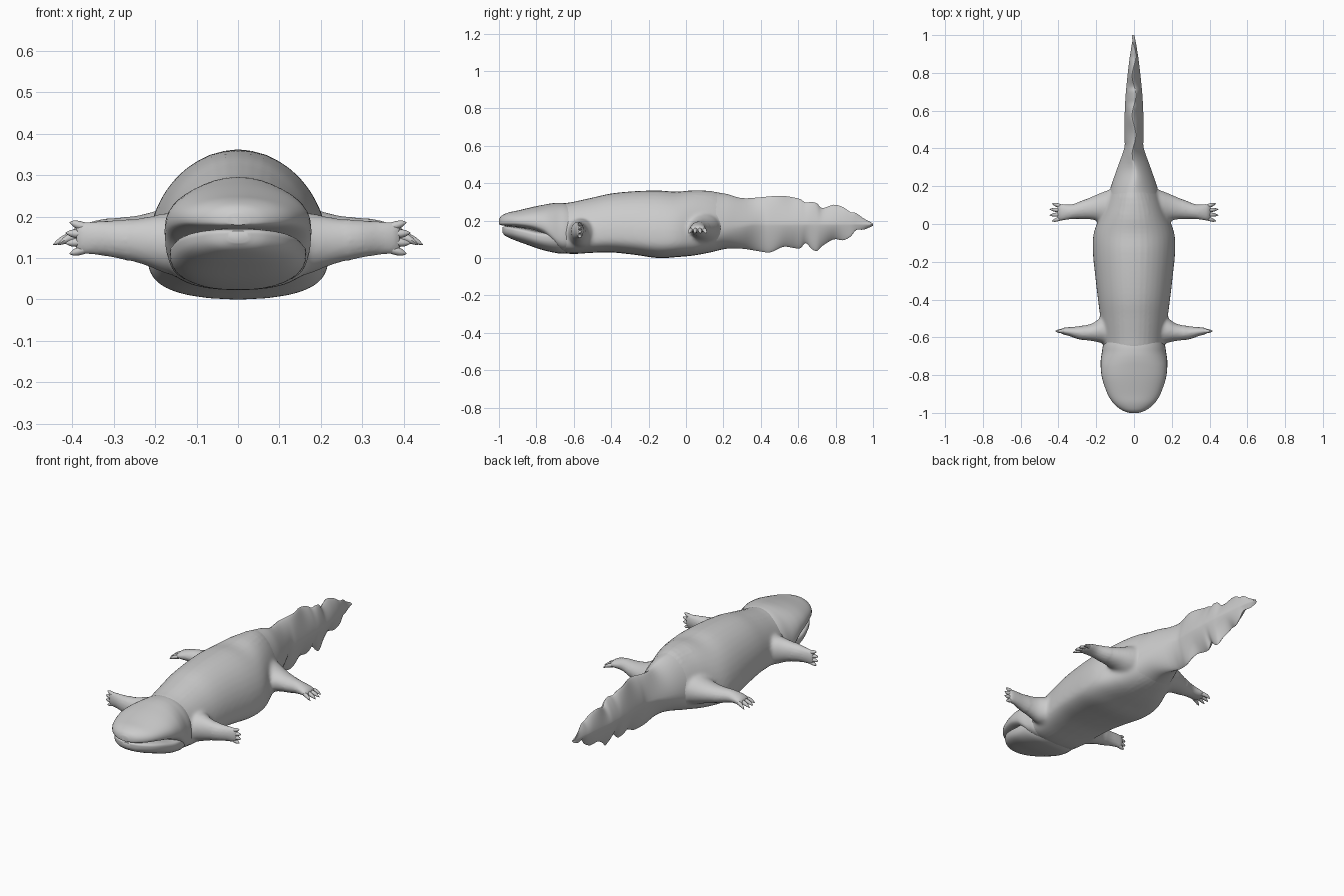
import bpy
import math

cube = bpy.data.objects.get("Cube")
if cube:
    bpy.data.objects.remove(cube, do_unlink=True)


def smooth_rows(rows, steps):
    """Catmull-Rom interpolation through a list of equal-length tuples."""
    out = []
    last = len(rows) - 1
    for i in range(last):
        a, b, c, d = rows[max(i - 1, 0)], rows[i], rows[i + 1], rows[min(i + 2, last)]
        for k in range(steps):
            t = k / steps
            out.append([0.5 * (2 * q + (r - p) * t + (2 * p - 5 * q + 4 * r - s) * t ** 2
                               + (3 * q - p - 3 * r + s) * t ** 3)
                        for p, q, r, s in zip(a, b, c, d)])
    out.append(list(rows[-1]))
    return out


def power(value, exponent):
    return math.copysign(abs(value) ** exponent, value)


def mesh_object(name, tubes):
    """Skin each tube (a list of rings) and cap both of its ends."""
    verts, faces = [], []
    for rings in tubes:
        base, n = len(verts), len(rings[0])
        for ring in rings:
            verts.extend(ring)
        for i in range(len(rings) - 1):
            for j in range(n):
                a, b = base + i * n + j, base + i * n + (j + 1) % n
                faces.append((a, b, b + n, a + n))
        faces.append(tuple(range(base + n - 1, base - 1, -1)))
        end = base + (len(rings) - 1) * n
        faces.append(tuple(range(end, end + n)))
    mesh = bpy.data.meshes.new(name)
    mesh.from_pydata(verts, [], faces)
    obj = bpy.data.objects.new(name, mesh)
    bpy.context.collection.objects.link(obj)
    bpy.ops.object.select_all(action="DESELECT")
    obj.select_set(True)
    bpy.context.view_layer.objects.active = obj
    bpy.ops.object.mode_set(mode="EDIT")
    bpy.ops.mesh.select_all(action="SELECT")
    bpy.ops.mesh.normals_make_consistent(inside=False)
    bpy.ops.object.mode_set(mode="OBJECT")
    bpy.ops.object.shade_smooth_by_angle(angle=math.radians(50))
    return obj


def trunk_rings(rows, middle, top_power, low_power, keel=0, steps=4, sides=40):
    """Rings along y from (y, half width, bottom, top) rows."""
    rings = []
    for y, w, low, top in smooth_rows(rows, steps):
        tail = min(max((y - 0.05) / 0.3, 0), 1)
        mid = low + middle * (top - low)
        mid += (0.18 - mid) * tail
        ring = []
        for j in range(sides):
            angle = math.tau * j / sides
            c, s = math.cos(angle), math.sin(angle)
            n = top_power if s >= 0 else low_power
            n += (1.35 - n) * tail
            across = power(c, 2 / n)
            height = top - mid if s >= 0 else (mid - low) * (1 - keel * abs(across))
            # the thin crest of the tail ripples from side to side
            sway = 0.01 * tail * math.sin(y * 30) * abs(s) ** 3
            ring.append((w * across + sway, y, mid + height * power(s, 2 / n)))
        rings.append(ring)
    return rings


def limb_rings(rows, steps=4, sides=16):
    """Rings along x from (x, y, z, y radius, z radius) rows."""
    angles = [math.tau * j / sides for j in range(sides)]
    return [[(x, y + ry * math.cos(a), z + rz * math.sin(a)) for a in angles]
            for x, y, z, ry, rz in smooth_rows(rows, steps)]


def both_sides(tubes):
    """Add a copy of every tube mirrored across x."""
    return tubes + [[[(-x, y, z) for x, y, z in ring] for ring in rings] for rings in tubes]


# Torso, low-slung with a shallow keel, tucked inside the tail root at the back
torso = [
    (-0.86, 0.09, 0.11, 0.2), (-0.76, 0.135, 0.07, 0.26), (-0.66, 0.158, 0.03, 0.29),
    (-0.6, 0.166, 0.022, 0.301), (-0.5, 0.178, 0.028, 0.323), (-0.4, 0.191, 0.03, 0.345),
    (-0.28, 0.205, 0.018, 0.357), (-0.15, 0.218, 0, 0.361), (-0.05, 0.214, 0.005, 0.355),
    (0.05, 0.177, 0.015, 0.362), (0.17, 0.13, 0.04, 0.35), (0.28, 0.075, 0.08, 0.29),
    (0.34, 0.03, 0.14, 0.24)]

# Front legs, with hands turned on edge
front = [
    (0.08, -0.56, 0.13, 0.095, 0.085), (0.17, -0.562, 0.135, 0.07, 0.075),
    (0.22, -0.573, 0.14, 0.048, 0.06), (0.29, -0.576, 0.145, 0.035, 0.046),
    (0.34, -0.57, 0.148, 0.024, 0.04), (0.375, -0.567, 0.148, 0.017, 0.038),
    (0.39, -0.567, 0.148, 0.008, 0.03)]

# Hind legs, with broad thighs and flat feet
hind = [
    (0.05, 0.07, 0.17, 0.13, 0.1), (0.13, 0.088, 0.16, 0.095, 0.083),
    (0.2, 0.087, 0.157, 0.069, 0.057), (0.27, 0.076, 0.157, 0.05, 0.042),
    (0.33, 0.065, 0.161, 0.039, 0.032), (0.385, 0.062, 0.156, 0.043, 0.021),
    (0.405, 0.062, 0.15, 0.034, 0.01)]

# Fuse torso and legs into one skin and soften the shoulders and hips
body = mesh_object("body_and_legs", [trunk_rings(torso, 0.31, 2, 3, 0.07)]
                   + both_sides([limb_rings(front), limb_rings(hind)]))
body.data.remesh_voxel_size = 0.008
bpy.ops.object.voxel_remesh()
joints = body.vertex_groups.new(name="joints")
joints.add([v.index for v in body.data.vertices if 0.08 < abs(v.co.x) < 0.26], 1, "REPLACE")
soften = body.modifiers.new("soften", "SMOOTH")
soften.iterations = 25
soften.vertex_group = joints.name
bpy.ops.object.shade_smooth()

# Tall thin tail with ragged fin edges
tail_rows = [
    (0.15, 0.137, 0.036, 0.353), (0.22, 0.115, 0.05, 0.342), (0.3, 0.087, 0.05, 0.32),
    (0.4, 0.052, 0.035, 0.325), (0.45, 0.05, 0.03, 0.33), (0.52, 0.051, 0.06, 0.332),
    (0.57, 0.05, 0.055, 0.325), (0.61, 0.048, 0.052, 0.315), (0.64, 0.047, 0.08, 0.297),
    (0.67, 0.045, 0.05, 0.3), (0.7, 0.043, 0.038, 0.292), (0.73, 0.04, 0.065, 0.267),
    (0.79, 0.034, 0.1, 0.285), (0.84, 0.028, 0.095, 0.272), (0.88, 0.023, 0.115, 0.245),
    (0.91, 0.018, 0.15, 0.24), (0.95, 0.012, 0.152, 0.212), (1, 0.002, 0.172, 0.185)]
mesh_object("tail", [trunk_rings(tail_rows, 0.31, 2, 3, 0.07)])

# Broad rounded upper head, its cheeks dropping behind the mouth corners
skull = [
    (-1, 0.025, 0.18, 0.208), (-0.985, 0.065, 0.175, 0.227), (-0.95, 0.108, 0.17, 0.243),
    (-0.9, 0.14, 0.165, 0.254), (-0.82, 0.168, 0.148, 0.273), (-0.76, 0.176, 0.12, 0.285),
    (-0.72, 0.176, 0.08, 0.292), (-0.68, 0.17, 0.042, 0.295), (-0.63, 0.16, 0.033, 0.29),
    (-0.55, 0.12, 0.06, 0.26)]
mesh_object("upper_head", [trunk_rings(skull, 0.33, 2.1, 3)])

# Lower jaw and throat, set slightly back under the lip
jaw = [
    (-0.982, 0.025, 0.137, 0.165), (-0.965, 0.07, 0.118, 0.17), (-0.92, 0.117, 0.097, 0.168),
    (-0.86, 0.146, 0.075, 0.16), (-0.78, 0.163, 0.047, 0.145), (-0.7, 0.163, 0.028, 0.15),
    (-0.65, 0.15, 0.024, 0.18), (-0.58, 0.12, 0.04, 0.17)]
mesh_object("lower_jaw", [trunk_rings(jaw, 0.7, 3, 2.6)])


def toes(base, spread_axis, reach, spread, drop):
    """Four pointed toes fanned out from the palm."""
    tubes = []
    for k in range(4):
        fan = (k - 1.5) / 1.5
        length = reach * (1.12 - 0.3 * abs(fan))
        rows = []
        for t, radius in ((0, 0.011), (0.4, 0.011), (0.75, 0.008), (1, 0.001)):
            side = fan * spread * (0.75 + 0.35 * t)
            x, y, z = base[0] + length * t, base[1], base[2] - drop * t * t
            y, z = (y + side, z) if spread_axis == "y" else (y, z + side)
            rows.append((x, y, z, radius, radius))
        tubes.append(limb_rings(rows, 2, 8))
    return both_sides(tubes)


mesh_object("front_toes", toes((0.365, -0.567, 0.148), "z", 0.05, 0.034, 0))
mesh_object("hind_toes", toes((0.385, 0.062, 0.152), "y", 0.06, 0.042, 0.02))
